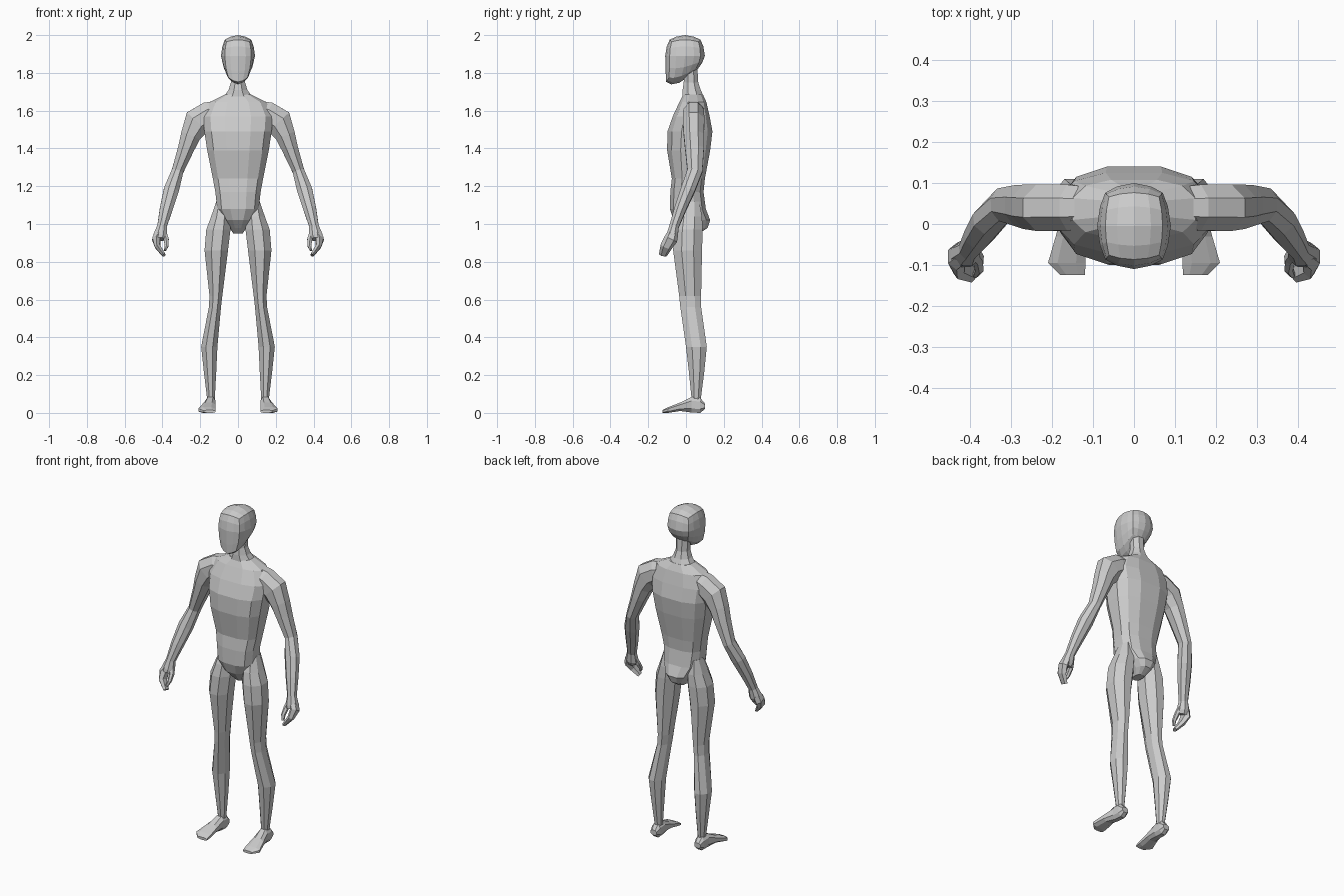
import bpy, bmesh, math
from mathutils import Vector

skin = bpy.data.materials.new("light_grey")
skin.diffuse_color = (0.6, 0.6, 0.6, 1)


def finish(name, bm):
    bmesh.ops.recalc_face_normals(bm, faces=bm.faces)
    mesh = bpy.data.meshes.new(name)
    bm.to_mesh(mesh)
    bm.free()
    mesh.materials.append(skin)
    ob = bpy.data.objects.new(name, mesh)
    bpy.context.collection.objects.link(ob)
    return ob


def loft(name, rings):
    """Skin a list of point rings into a closed, flat-shaded tube."""
    bm = bmesh.new()
    loops = [[bm.verts.new(p) for p in ring] for ring in rings]
    n = len(loops[0])
    for a, b in zip(loops, loops[1:]):
        for i in range(n):
            j = (i + 1) % n
            bm.faces.new((a[i], a[j], b[j], b[i]))
    bm.faces.new(loops[0])
    bm.faces.new(loops[-1])
    return finish(name, bm)


def outline(n, power=1.0):
    """Unit rounded-box outline with n corners, flat side forward."""
    pts = []
    for i in range(n):
        a = math.tau * (i + 0.5) / n
        c, s = math.cos(a), math.sin(a)
        pts.append((math.copysign(abs(c) ** power, c), math.copysign(abs(s) ** power, s)))
    k = max(p[0] for p in pts)
    m = max(p[1] for p in pts)
    return [(x / k, y / m) for x, y in pts]


def level_rings(rows, n, power=1.0, side=1):
    """Horizontal rings from rows of (z, centre x, half width, front y, back y)."""
    return [[(side * (xc + w * u), (f + b) / 2 + (b - f) / 2 * v, z)
             for u, v in outline(n, power)] for z, xc, w, f, b in rows]


def path_rings(rows, n, side=1):
    """Rings across a path from rows of (x, y, z, radius sideways, radius in depth)."""
    pts = [Vector(r[:3]) for r in rows]
    rings = []
    for i, (p, r) in enumerate(zip(pts, rows)):
        t = (pts[min(i + 1, len(pts) - 1)] - pts[max(i - 1, 0)]).normalized()
        across = Vector((0, 1, 0)).cross(t).normalized()
        depth = t.cross(across)
        ring = [p + across * r[3] * u + depth * r[4] * v for u, v in outline(n)]
        rings.append([(side * q.x, q.y, q.z) for q in ring])
    return rings


# Head: rounded cube with a sloping jaw and a narrow chin
bm = bmesh.new()
bmesh.ops.create_cube(bm, size=2)
bmesh.ops.subdivide_edges(bm, edges=bm.edges[:], cuts=3, use_grid_fill=True)
for v in bm.verts:
    s = v.co * 0.24 + v.co.normalized() * 0.76
    x, y, z = 0.09 * s.x, -0.005 + 0.105 * s.y, 1.89 + 0.11 * s.z
    if s.z < 0:
        d = s.z * s.z
        x *= 1 - 0.38 * d
        y -= 0.03 * d
        z = 1.89 + s.z * (0.125 - 0.5 * y)
    v.co = (x, y, z)
finish("head", bm)

# Neck
loft("neck", level_rings([
    (1.83, 0, 0.04, -0.01, 0.06), (1.75, 0, 0.037, -0.012, 0.065),
    (1.71, 0, 0.05, -0.018, 0.078), (1.66, 0, 0.085, -0.02, 0.10)], 8))

# Torso with tapered pelvis
loft("torso", level_rings([
    (1.685, 0, 0.07, -0.015, 0.09), (1.645, 0, 0.15, -0.035, 0.108),
    (1.57, 0, 0.185, -0.07, 0.125), (1.49, 0, 0.178, -0.098, 0.14),
    (1.39, 0, 0.163, -0.10, 0.128), (1.24, 0, 0.133, -0.075, 0.10),
    (1.17, 0, 0.12, -0.083, 0.093), (1.08, 0, 0.11, -0.085, 0.105),
    (1.02, 0, 0.075, -0.065, 0.128), (0.98, 0, 0.045, -0.03, 0.115),
    (0.95, 0, 0.025, 0.0, 0.07)], 12, 0.75))

for side, tag in ((1, "left"), (-1, "right")):
    # Leg from hip to ankle
    loft(tag + "_leg", level_rings([
        (1.12, 0.09, 0.025, -0.02, 0.07), (1.04, 0.092, 0.05, -0.05, 0.085),
        (0.97, 0.104, 0.064, -0.064, 0.088), (0.86, 0.115, 0.062, -0.068, 0.085),
        (0.62, 0.117, 0.034, -0.036, 0.08), (0.56, 0.122, 0.032, -0.03, 0.08),
        (0.35, 0.152, 0.043, 0.0, 0.11), (0.22, 0.148, 0.033, 0.015, 0.097),
        (0.07, 0.143, 0.02, 0.03, 0.078)], 8, 1.0, side))

    # Foot: rounded-box sections of (y, centre x, half width, bottom, top)
    foot = [(0.10, 0.145, 0.02, 0.02, 0.05), (0.075, 0.145, 0.027, 0.0, 0.08),
            (0.03, 0.146, 0.028, 0.002, 0.085), (-0.03, 0.155, 0.036, 0.01, 0.055),
            (-0.095, 0.164, 0.046, 0.0, 0.03), (-0.125, 0.15, 0.03, 0.0, 0.015)]
    loft(tag + "_foot", [[(side * (xc + w * u), y, (lo + hi) / 2 + (hi - lo) / 2 * v)
                          for u, v in outline(8, 0.8)] for y, xc, w, lo, hi in foot])

    # Arm from shoulder to palm
    loft(tag + "_arm", path_rings([
        (0.10, 0.04, 1.60, 0.055, 0.05), (0.15, 0.04, 1.58, 0.07, 0.056),
        (0.215, 0.04, 1.54, 0.075, 0.057), (0.25, 0.042, 1.47, 0.053, 0.054),
        (0.275, 0.045, 1.40, 0.043, 0.05), (0.32, 0.047, 1.28, 0.031, 0.04),
        (0.353, 0.01, 1.18, 0.04, 0.037), (0.38, -0.03, 1.08, 0.034, 0.031),
        (0.402, -0.062, 0.99, 0.025, 0.025), (0.411, -0.073, 0.94, 0.036, 0.03),
        (0.413, -0.08, 0.92, 0.03, 0.026)], 8, side))

    # Fingers and thumb curling toward each other
    loft(tag + "_fingers", path_rings([
        (0.42, -0.07, 0.95, 0.022, 0.03), (0.434, -0.08, 0.92, 0.02, 0.036),
        (0.425, -0.105, 0.88, 0.015, 0.032), (0.392, -0.122, 0.835, 0.009, 0.022)], 6, side))
    loft(tag + "_thumb", path_rings([
        (0.392, -0.07, 0.95, 0.016, 0.018), (0.38, -0.085, 0.92, 0.013, 0.016),
        (0.378, -0.11, 0.885, 0.01, 0.013), (0.387, -0.125, 0.86, 0.006, 0.008)], 6, side))
